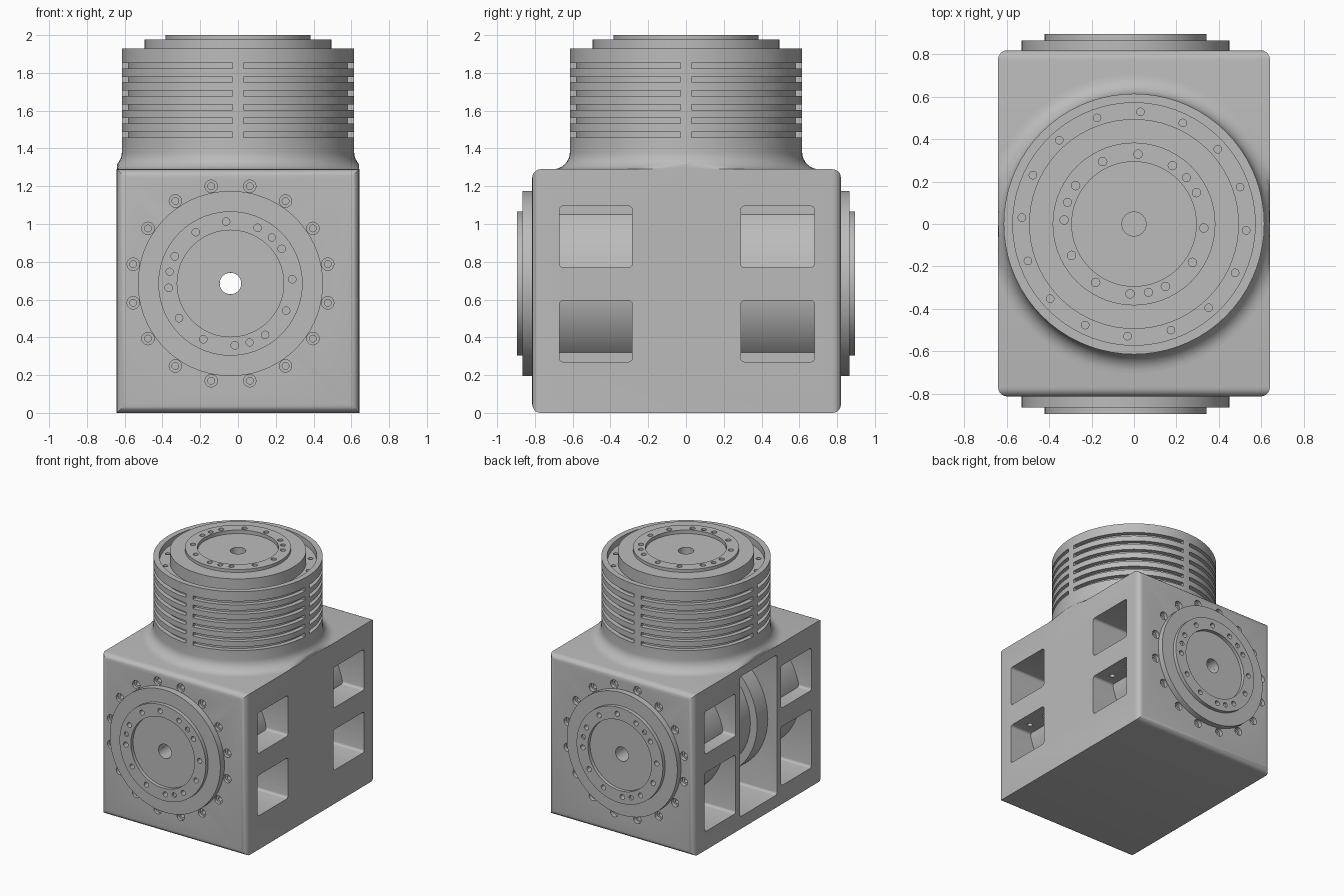
import bpy, bmesh
from math import sin, cos, pi, radians
from mathutils import Matrix, Vector

old = bpy.data.objects.get("Cube")
if old:
    bpy.data.objects.remove(old, do_unlink=True)

grey = bpy.data.materials.new("machined grey")
grey.use_nodes = True
grey.diffuse_color = (0.5, 0.5, 0.5, 1)
grey.node_tree.nodes["Principled BSDF"].inputs["Base Color"].default_value = (0.5, 0.5, 0.5, 1)

AXIS = Vector((-0.04, 0, 0.685))                       # centre of the cross drive
FRONT = Matrix.Translation(AXIS) @ Matrix.Rotation(pi / 2, 4, 'X')
BACK = Matrix.Translation(AXIS) @ Matrix.Rotation(pi, 4, 'Z') @ Matrix.Rotation(pi / 2, 4, 'X')
BORE = 0.057


def finish(name, bm):
    bmesh.ops.recalc_face_normals(bm, faces=bm.faces)
    mesh = bpy.data.meshes.new(name)
    bm.to_mesh(mesh)
    bm.free()
    obj = bpy.data.objects.new(name, mesh)
    bpy.context.scene.collection.objects.link(obj)
    mesh.materials.append(grey)
    return obj


def activate(obj):
    bpy.ops.object.select_all(action='DESELECT')
    obj.select_set(True)
    bpy.context.view_layer.objects.active = obj


def cut(obj, bm):
    cutter = finish("cutter", bm)
    mod = obj.modifiers.new("cut", 'BOOLEAN')
    mod.operation, mod.solver, mod.object, mod.use_self = 'DIFFERENCE', 'EXACT', cutter, True
    activate(obj)
    bpy.ops.object.modifier_apply(modifier=mod.name)
    bpy.data.objects.remove(cutter, do_unlink=True)


def smooth(obj):
    activate(obj)
    bpy.ops.object.shade_smooth_by_angle(angle=radians(30))


def lathe(profile, steps=72):
    bm = bmesh.new()
    vs = [bm.verts.new((r, 0, z)) for r, z in profile]
    es = [bm.edges.new(p) for p in zip(vs, vs[1:])]
    bmesh.ops.spin(bm, geom=vs + es, cent=(0, 0, 0), axis=(0, 0, 1), angle=2 * pi, steps=steps)
    bmesh.ops.remove_doubles(bm, verts=bm.verts, dist=0.0005)
    return bm


def rod(bm, r, z0, z1, x=0, y=0, matrix=Matrix(), sides=16, r2=None):
    bmesh.ops.create_cone(bm, cap_ends=True, segments=sides, radius1=r, radius2=r if r2 is None else r2,
                          depth=z1 - z0, matrix=matrix @ Matrix.Translation((x, y, (z0 + z1) / 2)))


def ring(bm, count, start, radius, r, z0, z1, matrix=Matrix()):
    for i in range(count):
        a = radians(start) + 2 * pi * i / count
        rod(bm, r, z0, z1, radius * cos(a), radius * sin(a), matrix)


def box(bm, lo, hi, corner=0.02):
    """Box with rounded edges along x."""
    lo, hi = Vector(lo), Vector(hi)
    verts = bmesh.ops.create_cube(bm, size=1, matrix=Matrix.Translation((lo + hi) / 2)
                                  @ Matrix.Diagonal((hi - lo).to_4d()))["verts"]
    edges = {e for v in verts for e in v.link_edges
             if abs(e.verts[0].co.x - e.verts[1].co.x) > 0.01}
    bmesh.ops.bevel(bm, geom=list(edges), offset=corner, segments=4, profile=0.5, affect='EDGES')


def sector(bm, r0, r1, a0, a1, z0, z1, n=18):
    """Closed slice of a ring."""
    angles = [a0 + (a1 - a0) * i / n for i in range(n + 1)]
    plan = [(r1 * cos(a), r1 * sin(a)) for a in angles] + [(r0 * cos(a), r0 * sin(a)) for a in reversed(angles)]
    low, high = ([bm.verts.new((x, y, z)) for x, y in plan] for z in (z0, z1))
    for i in range(n):                                  # strips keep the caps convex
        j = len(plan) - 1 - i
        for level in (low, high):
            bm.faces.new((level[i], level[i + 1], level[j - 1], level[j]))
    for i in range(len(plan)):
        k = (i + 1) % len(plan)
        bm.faces.new((low[i], low[k], high[k], high[i]))


# Housing block, softened mostly on its front and back edges
bm = bmesh.new()
bmesh.ops.create_cube(bm, size=1, matrix=Matrix.Translation((0, 0.003, 0.645))
                      @ Matrix.Diagonal((1.284, 1.634, 1.29, 1)))
def along_y(e):
    return abs(e.verts[0].co.y - e.verts[1].co.y) > 0.5
bmesh.ops.bevel(bm, geom=[e for e in bm.edges if not along_y(e)], offset=0.045,
                segments=5, profile=0.5, affect='EDGES')
housing = finish("housing", bm)

# Windows on both sides, tall slot on one side, and the bore
bm = bmesh.new()
for y0, y1 in ((-0.67, -0.285), (0.29, 0.68)):
    for z0, z1 in ((0.27, 0.595), (0.77, 1.095)):
        box(bm, (0.3, y0, z0), (0.8, y1, z1))
    for z0, z1 in ((0.15, 0.62), (0.77, 1.11)):
        box(bm, (-0.8, y0, z0), (-0.3, y1, z1))
box(bm, (-0.8, -0.235, 0.1), (-0.12, 0.235, 1.22))
rod(bm, BORE, -1, 1, matrix=FRONT, sides=32)
cut(housing, bm)

# Bolt holes around each flange and small holes above the lower windows
bm = bmesh.new()
for m in (FRONT, BACK):
    ring(bm, 16, 11.25, 0.525, 0.033, 0.79, 0.9, m)
    ring(bm, 16, 11.25, 0.525, 0.018, 0.75, 0.85, m)
for y in (-0.57, -0.39, 0.39, 0.57):
    rod(bm, 0.02, 0.55, 0.66, 0.54, y)
cut(housing, bm)
smooth(housing)

# Drive core seen through the openings, with a wider collar in the slot
core = finish("drive_core", lathe([(BORE, -0.78), (0.5, -0.78), (0.5, -0.1), (0.46, -0.1), (0.46, 0.1),
                                   (0.52, 0.1), (0.52, 0.235), (0.5, 0.235), (0.5, 0.78),
                                   (BORE, 0.78), (BORE, -0.78)]))
core.matrix_world = FRONT
smooth(core)


def face_holes(bm, start, dowels, radius, z0, z1, matrix=Matrix()):
    ring(bm, 12, start, radius, 0.02, z0, z1, matrix)
    for a in dowels:
        rod(bm, 0.019, z1 - 0.05, z1, radius * cos(radians(a)), radius * sin(radians(a)), matrix)


# Output flanges on front and back
for name, m in (("front_flange", FRONT), ("back_flange", BACK)):
    flange = finish(name, lathe([(BORE, 0.75), (0.49, 0.75), (0.49, 0.866), (0.382, 0.866), (0.382, 0.896),
                                 (0.282, 0.896), (0.282, 0.868), (BORE, 0.868), (BORE, 0.75)]))
    bm = bmesh.new()
    face_holes(bm, 4, (48, 169, -72), 0.328, 0.83, 0.93)
    cut(flange, bm)
    flange.matrix_world = m
    smooth(flange)

# Top turret: filleted foot, outer shell, groove and stepped output face
foot = [(0.705 - 0.09 * sin(t), 1.38 - 0.09 * cos(t)) for t in (pi / 2 * i / 8 for i in range(9))]
bm = lathe([(0, 1.23), (0.705, 1.23)] + foot
           + [(0.615, 1.93), (0.572, 1.93), (0.572, 1.88), (0.495, 1.88), (0.495, 1.976), (0.384, 1.976),
              (0.384, 2.0), (0.294, 2.0), (0.294, 1.972), (0, 1.972)])
for v in bm.verts:                                      # foot blends into the housing sides
    v.co.x = max(-0.641, min(0.641, v.co.x))
turret = finish("turret", bm)

# Cooling slots in four quarters, and holes in the top
bm = bmesh.new()
gap = 0.048
for row in range(6):
    z = 1.473 + 0.073 * row
    for q in range(4):
        sector(bm, 0.58, 0.66, q * pi / 2 + gap, (q + 1) * pi / 2 - gap, z - 0.0145, z + 0.0145)
rod(bm, BORE, 1.85, 2.1, sides=32)
ring(bm, 16, -3.3, 0.53, 0.018, 1.83, 1.92)
face_holes(bm, -3.3, (41.5, 162, -78), 0.33, 1.93, 2.03)
cut(turret, bm)
smooth(turret)
